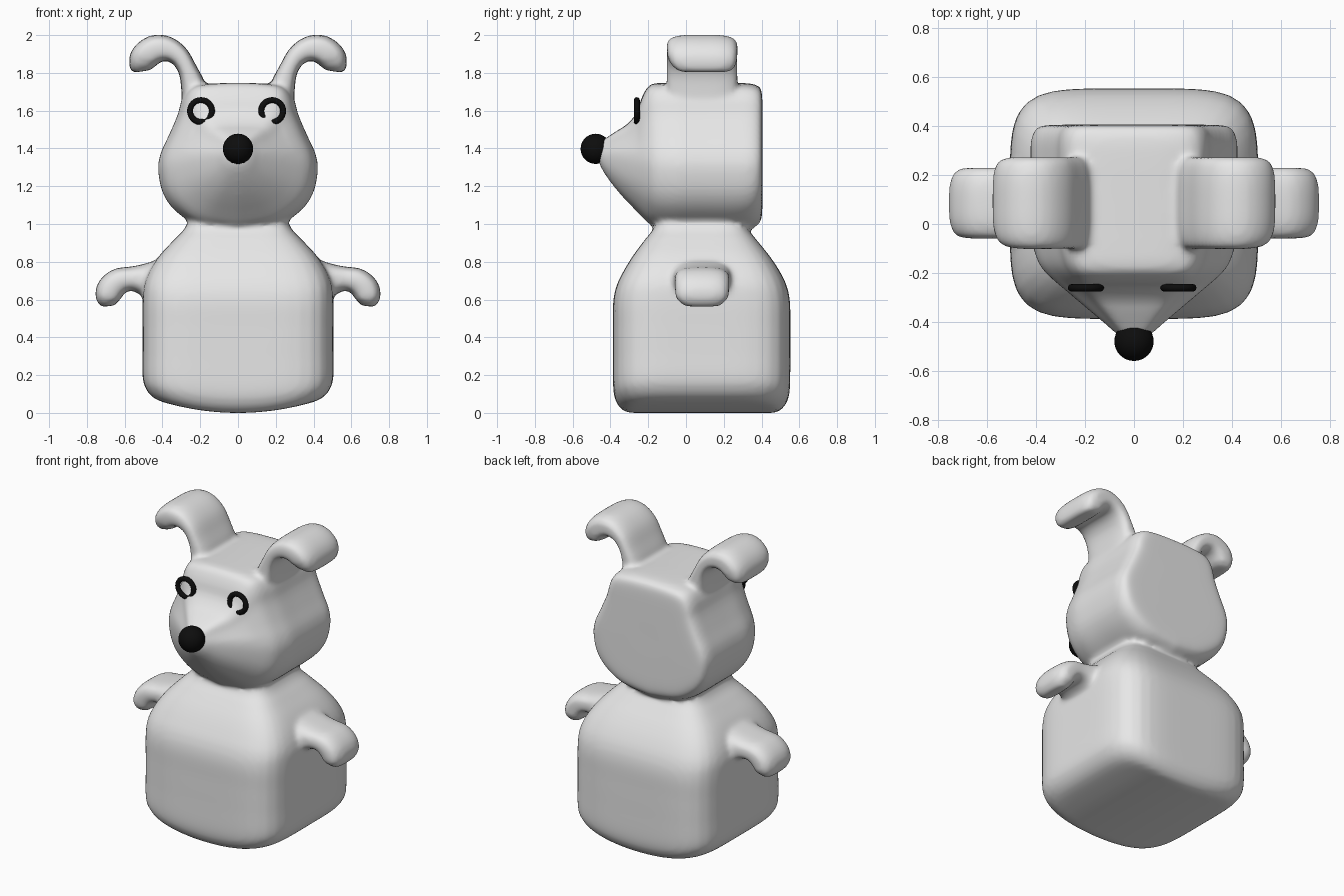
import bpy, bmesh, math
from mathutils import Vector

if "Cube" in bpy.data.objects:
    bpy.data.objects.remove(bpy.data.objects["Cube"])


def material(name, rgb):
    m = bpy.data.materials.new(name)
    m.diffuse_color = (*rgb, 1.0)
    m.use_nodes = True
    m.node_tree.nodes["Principled BSDF"].inputs["Base Color"].default_value = m.diffuse_color
    return m


GREY = material("soft_grey", (0.8, 0.8, 0.8))
BLACK = material("black", (0.004, 0.004, 0.004))


def spline(pts, steps=5):
    """Smooth curve of any dimension through the given stations."""
    p = [pts[0]] + list(pts) + [pts[-1]]
    out = []
    for i in range(1, len(p) - 2):
        for k in range(steps):
            t = k / steps
            out.append([0.5 * (2 * b + (c - a) * t + (2 * a - 5 * b + 4 * c - d) * t * t
                               + (3 * b - a - 3 * c + d) * t ** 3)
                        for a, b, c, d in zip(p[i - 1], p[i], p[i + 1], p[i + 2])])
    out.append(list(pts[-1]))
    return out


def rounded(n=56, power=4.0):
    """Unit rounded square (superellipse)."""
    out = []
    for i in range(n):
        a = 2 * math.pi * i / n
        c, s = math.cos(a), math.sin(a)
        r = (abs(c) ** power + abs(s) ** power) ** (-1 / power)
        out.append((c * r, s * r))
    return out


def loft(bm, rings):
    """Closed skin over a row of equal rings."""
    vs = [[bm.verts.new(p) for p in r] for r in rings]
    n = len(vs[0])
    for a, b in zip(vs, vs[1:]):
        for i in range(n):
            j = (i + 1) % n
            bm.faces.new((a[i], a[j], b[j], b[i]))
    bm.faces.new(vs[0][::-1])
    bm.faces.new(vs[-1])


def limb(bm, stations, side, power):
    """Bent paddle: stations are x, z, half thickness, y centre, y half width."""
    st = spline(stations)
    rings = []
    for i, (x, z, h, yc, yh) in enumerate(st):
        a, b = st[max(i - 1, 0)], st[min(i + 1, len(st) - 1)]
        d = Vector((b[0] - a[0], b[1] - a[1])).normalized()
        rings.append([(side * (x - d.y * u * h), yc + v * yh, z + d.x * u * h)
                      for u, v in rounded(40, power)])
    loft(bm, rings)


bm = bmesh.new()

# Torso: z, half width, front y, back y; underside curves up towards the sides
torso = [(0.0, 0.02, 0.07, 0.09), (0.0, 0.2, -0.1, 0.27), (0.0, 0.39, -0.28, 0.45),
         (0.015, 0.455, -0.335, 0.5), (0.06, 0.49, -0.37, 0.535), (0.13, 0.505, -0.385, 0.55),
         (0.3, 0.505, -0.386, 0.552), (0.45, 0.505, -0.386, 0.552), (0.59, 0.505, -0.385, 0.55),
         (0.68, 0.497, -0.365, 0.53), (0.76, 0.465, -0.325, 0.49), (0.84, 0.41, -0.275, 0.435),
         (0.92, 0.335, -0.215, 0.37), (0.98, 0.28, -0.17, 0.325), (1.08, 0.24, -0.14, 0.29)]
rings = []
for z, hx, y0, y1 in spline(torso):
    ring = []
    for u, v in rounded(64, 5.0):
        x = u * hx
        lift = 0.09 * (x / 0.5) ** 2 * max(0.0, 1 - z / 0.4)
        ring.append((x, (y0 + y1) / 2 + v * (y1 - y0) / 2, max(z, 0) + lift))
    rings.append(ring)
loft(bm, rings)

# Head: front outline carried from the flat back to the snout tip
half = spline([(0, 1.747), (0.15, 1.742), (0.25, 1.722), (0.295, 1.665), (0.318, 1.58),
               (0.365, 1.47), (0.41, 1.37), (0.421, 1.28), (0.395, 1.16), (0.325, 1.065),
               (0.2, 0.99), (0, 0.958)], 4)
outline = half + [(-x, z) for x, z in half[-2:0:-1]]
TIP_Z = 1.385
# y, then scales of width, upper part and lower part
head = [(0.405, 0.03, 0.03, 0.03), (0.405, 0.45, 0.45, 0.45), (0.402, 0.85, 0.85, 0.8),
        (0.385, 0.95, 0.95, 0.9), (0.34, 0.995, 0.99, 0.97), (0.26, 1, 1, 1), (0.1, 1, 1, 1),
        (-0.03, 1, 1, 1), (-0.1, 0.97, 1, 0.985), (-0.16, 0.92, 0.995, 0.95),
        (-0.2, 0.85, 0.95, 0.89), (-0.235, 0.76, 0.78, 0.81), (-0.26, 0.69, 0.57, 0.75),
        (-0.31, 0.55, 0.4, 0.63), (-0.36, 0.41, 0.31, 0.5), (-0.41, 0.27, 0.22, 0.35),
        (-0.45, 0.16, 0.14, 0.2), (-0.475, 0.03, 0.03, 0.03)]
loft(bm, [[(x * w, y, TIP_Z + (z - TIP_Z) * (t if z > TIP_Z else b)) for x, z in outline]
          for y, w, t, b in spline(head, 4)])

# Ears and arms on both sides
ear = [(0.225, 1.6, 0.07, 0.085, 0.185), (0.235, 1.72, 0.066, 0.085, 0.187),
       (0.268, 1.82, 0.05, 0.085, 0.187), (0.312, 1.89, 0.054, 0.085, 0.187),
       (0.375, 1.927, 0.066, 0.085, 0.187), (0.44, 1.925, 0.075, 0.085, 0.187),
       (0.495, 1.885, 0.075, 0.088, 0.183), (0.51, 1.835, 0.066, 0.095, 0.165),
       (0.508, 1.808, 0.045, 0.1, 0.13)]
arm = [(0.4, 0.69, 0.14, 0.085, 0.17), (0.49, 0.705, 0.09, 0.085, 0.155),
       (0.56, 0.71, 0.065, 0.085, 0.145), (0.63, 0.698, 0.068, 0.085, 0.145),
       (0.675, 0.655, 0.073, 0.085, 0.143), (0.688, 0.605, 0.065, 0.085, 0.135),
       (0.685, 0.565, 0.035, 0.085, 0.09)]
for side in (-1, 1):
    limb(bm, ear, side, 3.6)
    limb(bm, arm, side, 3.0)

bmesh.ops.recalc_face_normals(bm, faces=bm.faces)
mesh = bpy.data.meshes.new("plush_body")
bm.to_mesh(mesh)
bm.free()
mesh.materials.append(GREY)
body = bpy.data.objects.new("plush_body", mesh)
bpy.context.collection.objects.link(body)

# Fuse the shapes into one soft skin
fuse = body.modifiers.new("fuse", 'REMESH')
fuse.mode = 'VOXEL'
fuse.voxel_size = 0.015
fuse.use_smooth_shade = True
soft = body.modifiers.new("soften", 'SMOOTH')
soft.factor = 0.5
soft.iterations = 6

# Eye rings
for name, x in (("left_eye_ring", -0.196), ("right_eye_ring", 0.181)):
    bpy.ops.mesh.primitive_torus_add(location=(x, -0.26, 1.598), rotation=(math.pi / 2, 0, 0),
                                     major_radius=0.058, minor_radius=0.0155,
                                     major_segments=40, minor_segments=12)
    eye = bpy.context.object
    eye.name = name
    eye.data.materials.append(BLACK)
    bpy.ops.object.shade_smooth()

# Nose
bpy.ops.mesh.primitive_uv_sphere_add(segments=32, ring_count=16, radius=0.08,
                                     location=(0, -0.478, 1.398))
nose = bpy.context.object
nose.name = "nose"
nose.data.materials.append(BLACK)
bpy.ops.object.shade_smooth()
